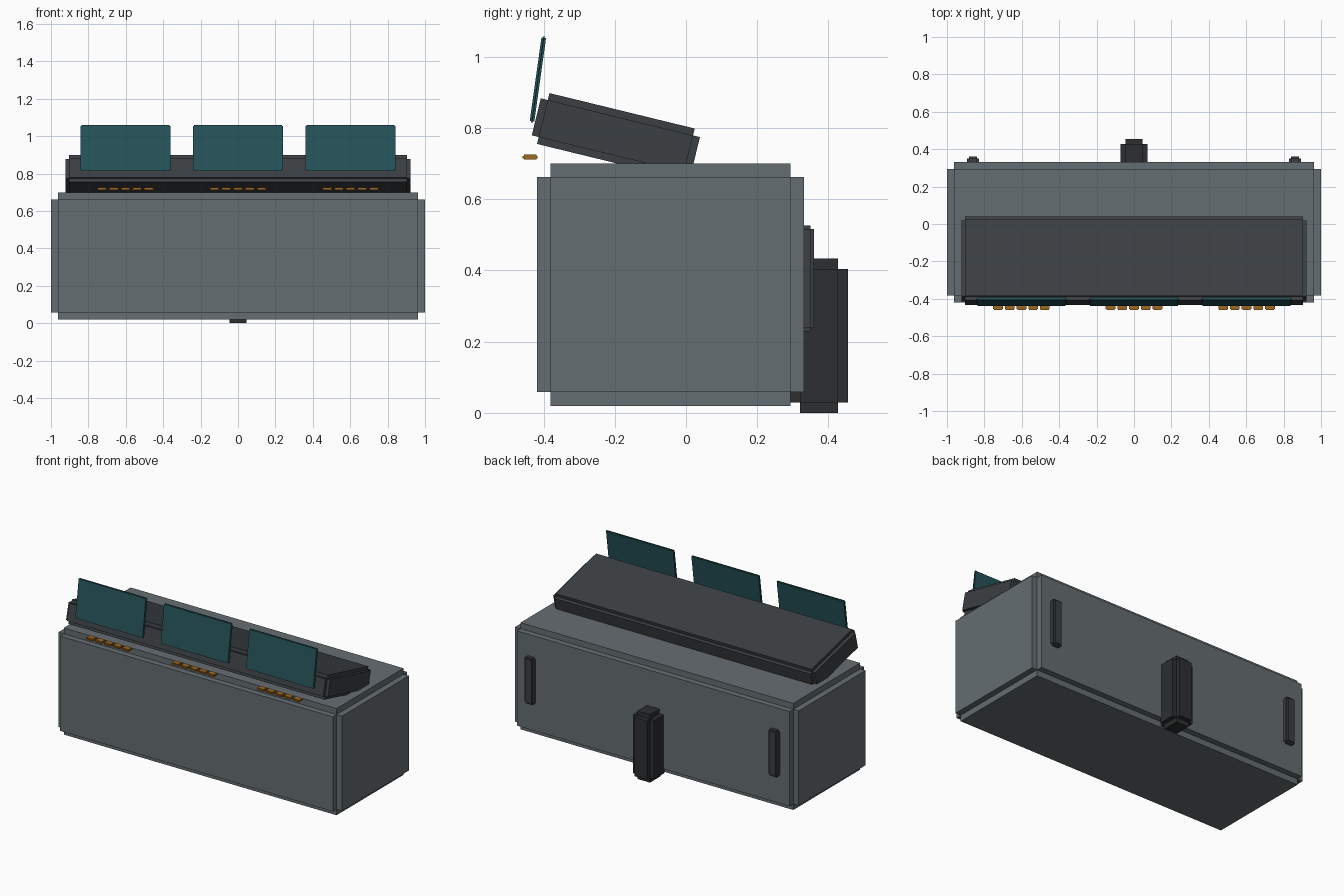
import bpy, bmesh, math
from mathutils import Matrix, Vector

if "Cube" in bpy.data.objects:
    bpy.data.objects.remove(bpy.data.objects["Cube"])


def material(name, rgb):
    m = bpy.data.materials.new(name)
    m.diffuse_color = (*rgb, 1)
    m.use_nodes = True
    m.node_tree.nodes["Principled BSDF"].inputs["Base Color"].default_value = m.diffuse_color
    return m


HULL = material("hull_grey", (0.13, 0.155, 0.165))
DARK = material("dark_grey", (0.043, 0.05, 0.056))
BLACK = material("near_black", (0.025, 0.028, 0.031))
GLASS = material("teal_glass", (0.018, 0.085, 0.1))
AMBER = material("amber", (0.35, 0.14, 0.015))


def stepped_block(name, centre, size, notch, mat, tilt=0):
    """Block with notched edges: three crossing boxes, each full size on one axis."""
    bm = bmesh.new()
    for axis in range(3):
        dims = [s if i == axis else s - 2 * notch for i, s in enumerate(size)]
        bmesh.ops.create_cube(bm, size=1, matrix=Matrix.Diagonal((*dims, 1)))
    mesh = bpy.data.meshes.new(name)
    bm.to_mesh(mesh)
    bm.free()
    mesh.materials.append(mat)
    ob = bpy.data.objects.new(name, mesh)
    ob.location = Vector(centre)
    ob.rotation_euler.x = math.radians(tilt)
    bpy.context.collection.objects.link(ob)
    return ob


# Main cabinet and sloping console on top
stepped_block("cabinet", (0, -0.044, 0.36), (2, 0.75, 0.68), 0.038, HULL)
stepped_block("console_top", (0, -0.197, 0.777), (1.846, 0.46, 0.147), 0.02, DARK, -13.7)

# Three stations, each with a leaning screen and a row of five keys
for n, x in enumerate((-0.602, 0, 0.602), 1):
    stepped_block(f"screen_{n}", (x, -0.416, 0.936), (0.482, 0.013, 0.247), 0.005, GLASS, -8)
    for k in range(5):
        stepped_block(f"key_{n}_{k + 1}", (x + (k - 2) * 0.0627, -0.4375, 0.718),
                      (0.052, 0.042, 0.014), 0.004, AMBER)

# Rear column and the two side grips
stepped_block("rear_column", (0, 0.373, 0.2165), (0.147, 0.165, 0.433), 0.029, BLACK)
for side, x in (("left", -0.861), ("right", 0.861)):
    stepped_block(f"rear_grip_{side}", (x, 0.33, 0.377), (0.065, 0.06, 0.298), 0.01, DARK)
